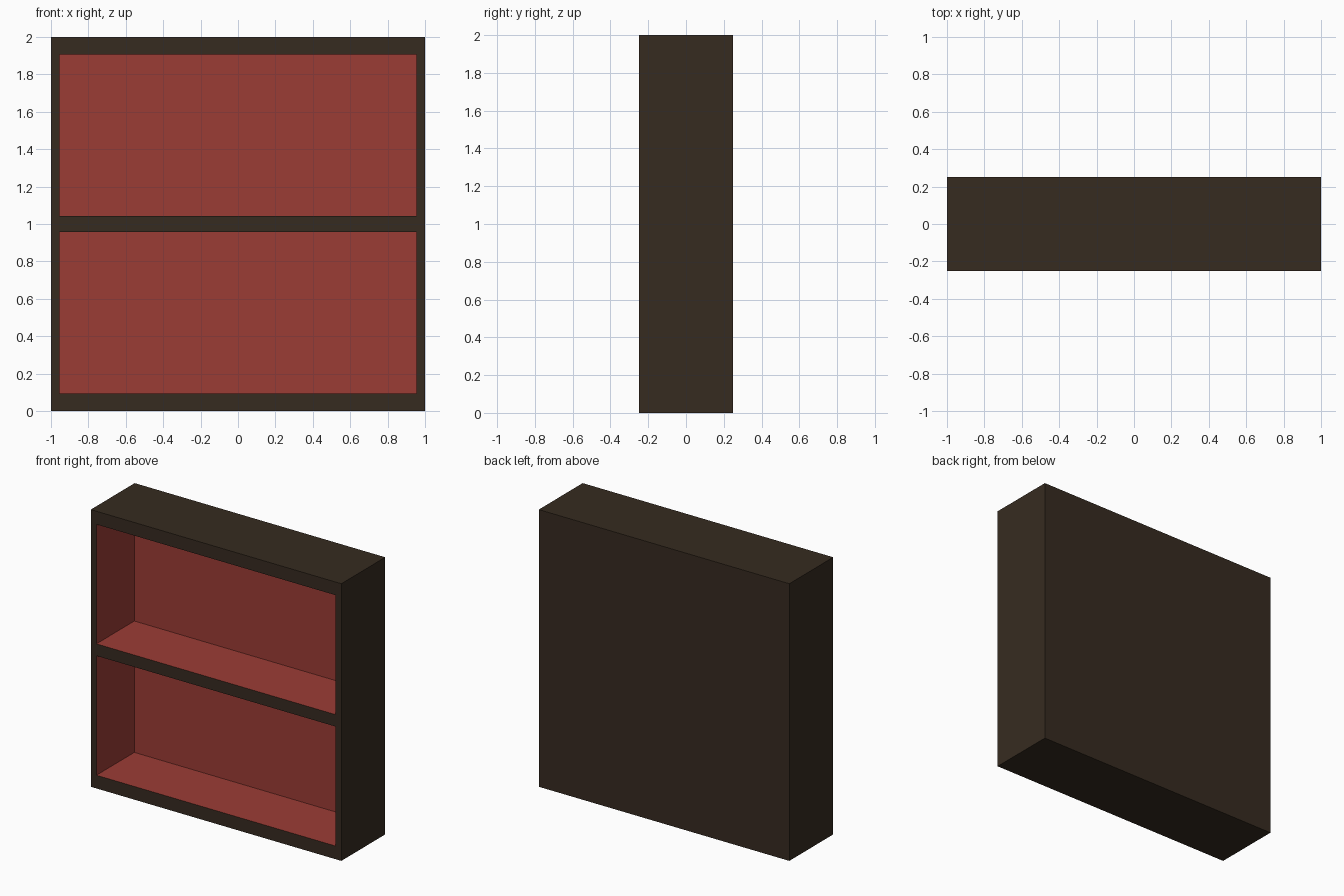
import bpy, bmesh
from mathutils import Matrix

if "Cube" in bpy.data.objects:
    bpy.data.objects.remove(bpy.data.objects["Cube"])

W, D, H = 2.0, 0.5, 2.0
SIDE = 0.955                                   # inner half width
LEVELS = [0.095, 0.957, 1.043, 1.905]          # bottom/top of the two bays
DEPTH = 0.432                                  # recess depth


def material(name, colour):
    m = bpy.data.materials.new(name)
    m.diffuse_color = (*colour, 1)
    m.use_nodes = True
    m.node_tree.nodes["Principled BSDF"].inputs["Base Color"].default_value = m.diffuse_color
    return m


# Outer carcass
bm = bmesh.new()
bmesh.ops.create_cube(bm, size=1, matrix=Matrix.Translation((0, 0, H / 2)) @ Matrix.Diagonal((W, D, H, 1)))


def front_faces():
    return [f for f in bm.faces if f.normal.y < -0.9]


def cut_front(point, normal):
    faces = front_faces()
    geom = faces + list({e for f in faces for e in f.edges}) + list({v for f in faces for v in f.verts})
    bmesh.ops.bisect_plane(bm, geom=geom, plane_co=point, plane_no=normal)
    bm.normal_update()


# Frame lines on the front
bm.normal_update()
for x in (-SIDE, SIDE):
    cut_front((x, 0, 0), (1, 0, 0))
for z in LEVELS:
    cut_front((0, 0, z), (0, 0, 1))

# Two open bays pushed into the carcass
for low, high in (LEVELS[:2], LEVELS[2:]):
    bay = [f for f in front_faces()
           if abs(f.calc_center_median().x) < 0.5 and low < f.calc_center_median().z < high]
    new = bmesh.ops.extrude_face_region(bm, geom=bay)["geom"]
    bmesh.ops.delete(bm, geom=[f for f in bay if f.is_valid], context="FACES_ONLY")
    bmesh.ops.translate(bm, vec=(0, DEPTH, 0), verts=[v for v in new if isinstance(v, bmesh.types.BMVert)])
    bm.normal_update()
bmesh.ops.recalc_face_normals(bm, faces=bm.faces)

# Red lining on every inside face
for f in bm.faces:
    c = f.calc_center_bounds()
    f.material_index = int(abs(c.x) < 0.97 and abs(c.y) < 0.24 and 0.05 < c.z < 1.95)

mesh = bpy.data.meshes.new("bookcase")
bm.to_mesh(mesh)
bm.free()
mesh.materials.append(material("dark_wood", (0.037, 0.024, 0.0144)))
mesh.materials.append(material("red_lining", (0.33, 0.045, 0.036)))
bpy.context.collection.objects.link(bpy.data.objects.new("bookcase", mesh))
